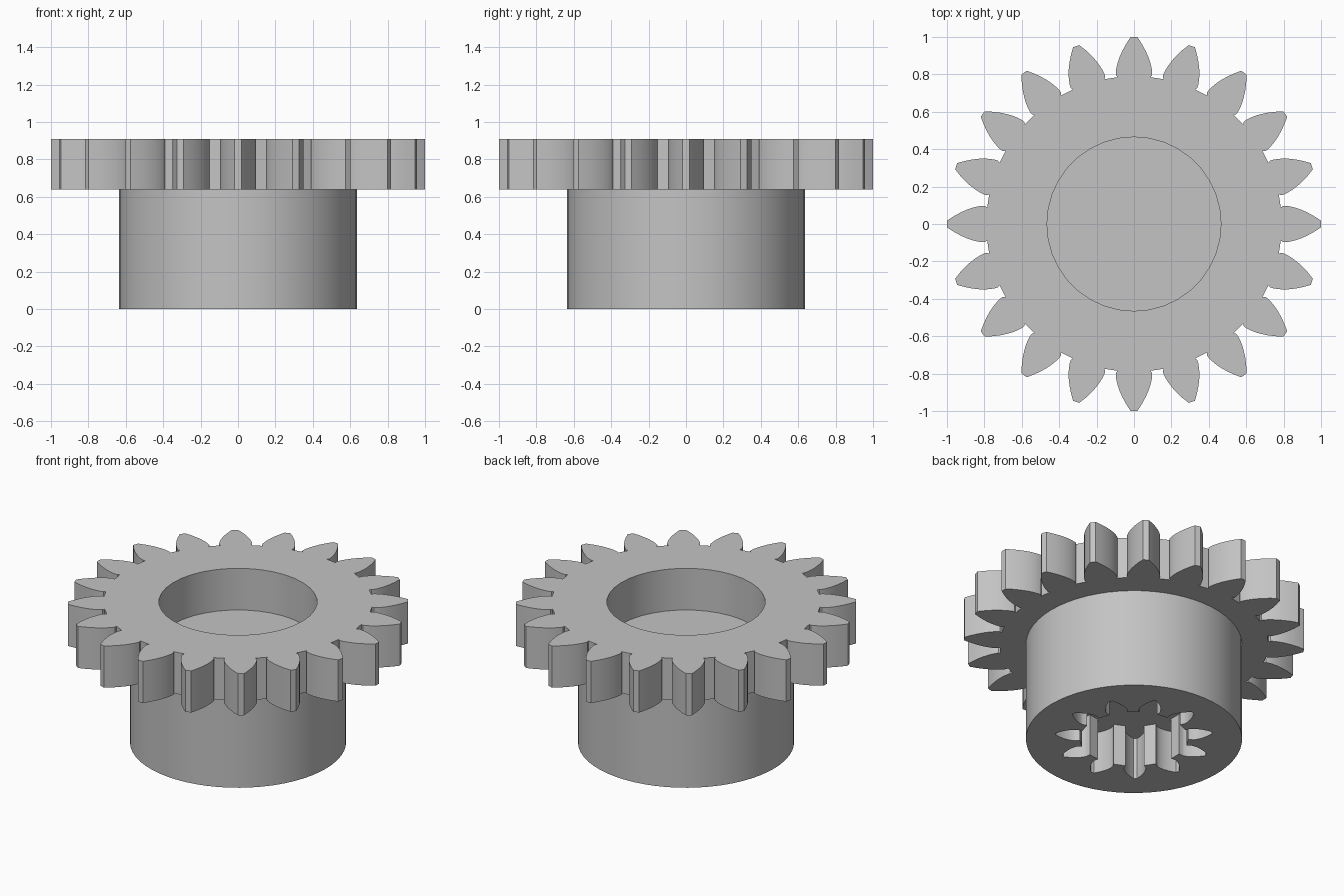
import bpy, bmesh, math

cube = bpy.data.objects.get("Cube")
if cube:
    bpy.data.objects.remove(cube, do_unlink=True)

HUB_R, BORE_R = 0.635, 0.465
STEP_Z, TOP_Z, SOCKET_Z = 0.64, 0.91, 0.27


def circle(radius, sides):
    return [(radius * math.cos(math.tau * i / sides), radius * math.sin(math.tau * i / sides))
            for i in range(sides)]


def involute_gear(teeth, tip_r, root_r, pressure=math.radians(28), steps=7):
    """Outline of a spur gear with one tooth centred on +x."""
    pitch_r = tip_r * teeth / (teeth + 2)
    base_r = pitch_r * math.cos(pressure)
    base_half = math.pi / (2 * teeth) + math.tan(pressure) - pressure
    # Flank from root to tip as (radius, half angle)
    flank = [(root_r, base_half * 0.92)]
    for i in range(steps + 1):
        r = base_r + (tip_r - base_r) * (i / steps) ** 1.3
        a = math.acos(min(1, base_r / r))
        flank.append((r, base_half - (math.tan(a) - a)))
    tooth = [(r, -h) for r, h in flank] + [(r, h) for r, h in reversed(flank)]
    return [(r * math.cos(a + math.tau * k / teeth), r * math.sin(a + math.tau * k / teeth))
            for k in range(teeth) for r, a in tooth]


bm = bmesh.new()


def wall(outline, z0, z1):
    """Upright wall along an outline; returns its lower and upper edge loops."""
    loops = []
    for z in (z0, z1):
        verts = [bm.verts.new((x, y, z)) for x, y in outline]
        loops.append([bm.edges.new((verts[i - 1], verts[i])) for i in range(len(verts))])
    for low, high in zip(*loops):
        bm.faces.new((low.verts[0], low.verts[1], high.verts[1], high.verts[0]))
    return loops


def cap(*loops):
    """Flat face filling the area bounded by the loops."""
    bmesh.ops.triangle_fill(bm, edges=[e for loop in loops for e in loop],
                            use_beauty=True, normal=(0, 0, 1))


# Walls: toothed rim, top bore, hub, and splined socket underneath
rim_low, rim_high = wall(involute_gear(20, 1.0, 0.79), STEP_Z, TOP_Z)
bore_low, bore_high = wall(circle(BORE_R, 36), STEP_Z, TOP_Z)
hub_low, hub_high = wall(circle(HUB_R, 60), 0, STEP_Z)
socket_low, socket_high = wall(involute_gear(11, 0.463, 0.318), 0, SOCKET_Z)

# Flat faces joining the walls
cap(rim_high, bore_high)
cap(rim_low, hub_high)
cap(bore_low)
cap(hub_low, socket_low)
cap(socket_high)

bmesh.ops.recalc_face_normals(bm, faces=bm.faces)
mesh = bpy.data.meshes.new("gear_with_hub")
bm.to_mesh(mesh)
bm.free()
gear = bpy.data.objects.new("gear_with_hub", mesh)
bpy.context.collection.objects.link(gear)

# Plain grey finish
grey = bpy.data.materials.new("light_grey")
grey.use_nodes = True
colour = (0.55, 0.55, 0.55, 1)
grey.diffuse_color = colour
grey.node_tree.nodes["Principled BSDF"].inputs["Base Color"].default_value = colour
mesh.materials.append(grey)

bpy.ops.object.select_all(action="DESELECT")
gear.select_set(True)
bpy.context.view_layer.objects.active = gear
bpy.ops.object.shade_smooth_by_angle(angle=math.radians(25))
